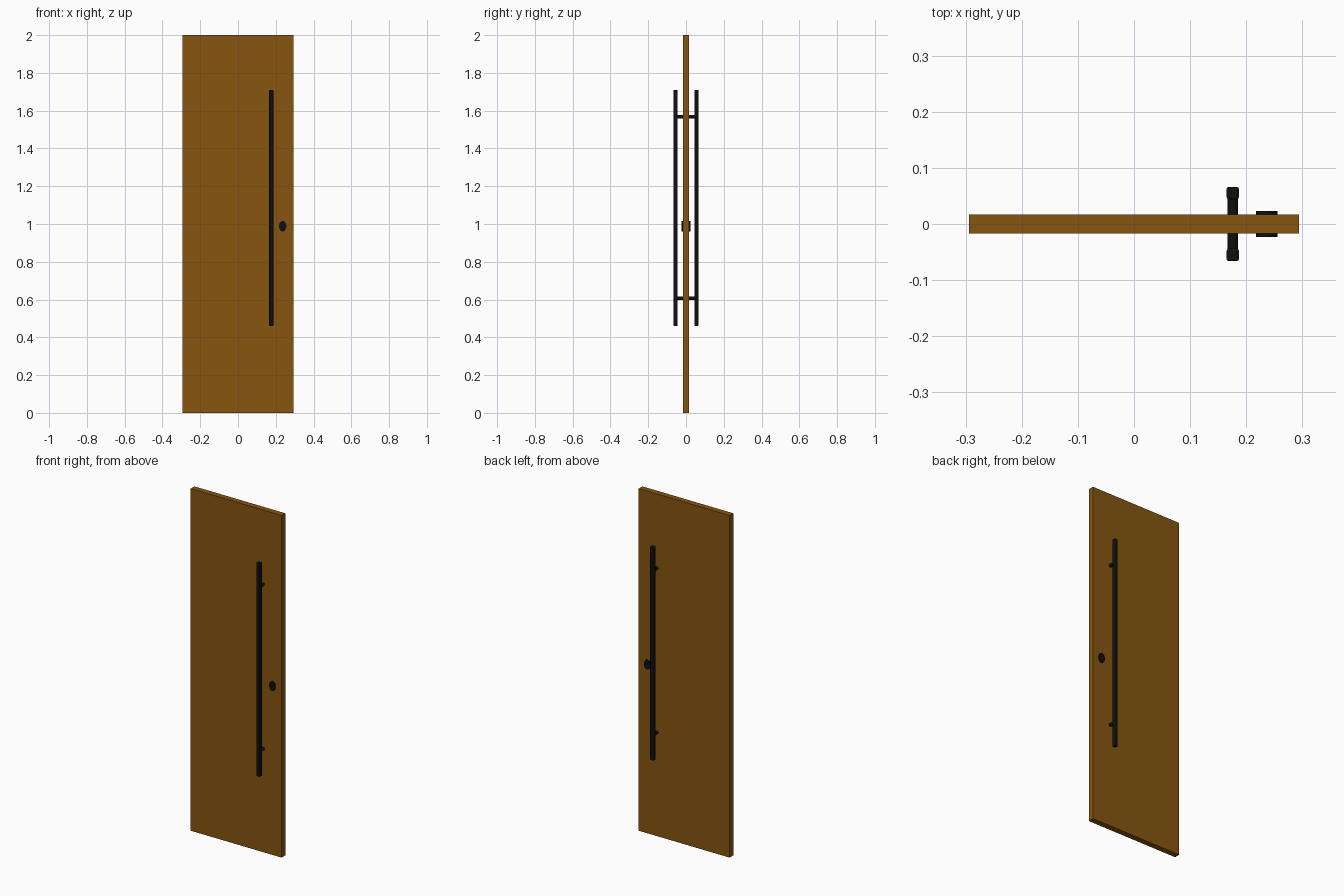
import bpy, math
from mathutils import Matrix

if "Cube" in bpy.data.objects:
    bpy.data.objects.remove(bpy.data.objects["Cube"])


def material(name, rgb):
    m = bpy.data.materials.new(name)
    m.diffuse_color = (*rgb, 1)
    m.use_nodes = True
    m.node_tree.nodes["Principled BSDF"].inputs["Base Color"].default_value = m.diffuse_color
    return m


WOOD = material("brown wood", (0.24, 0.09, 0.005))
BLACK = material("black metal", (0.005, 0.005, 0.005))


def box(name, centre, size, mat, bevel=0.0):
    bpy.ops.mesh.primitive_cube_add(size=1, location=centre)
    o = bpy.context.object
    o.name = name
    o.data.transform(Matrix.Diagonal((*size, 1)))
    o.data.materials.append(mat)
    return o


def cylinder_y(name, x, z, rx, rz, y0, y1, sides=32):
    # elliptical cylinder running front to back
    bpy.ops.mesh.primitive_cylinder_add(vertices=sides, radius=1, depth=1)
    o = bpy.context.object
    o.name = name
    o.data.transform(Matrix.Rotation(math.pi / 2, 4, 'X'))
    o.data.transform(Matrix.Diagonal((rx, y1 - y0, rz, 1)))
    o.location = (x, (y0 + y1) / 2, z)
    o.data.materials.append(BLACK)
    bpy.ops.object.shade_smooth_by_angle(angle=math.radians(40))
    return o


# Door slab
box("door_panel", (0, 0, 1), (0.588, 0.034, 2), WOOD)

for side, s in (("front", -1), ("back", 1)):
    # Long pull bar with softened vertical edges
    bar = box(side + "_pull_bar", (0.176, s * 0.055, 1.085),
              (0.022, 0.022, 1.25), BLACK)
    bev = bar.modifiers.new("rounded_edges", 'BEVEL')
    bev.width = 0.004
    bev.segments = 3
    # Standoff rods joining the bar to the door
    for level, z in (("lower", 0.607), ("upper", 1.567)):
        a, b = sorted((s * 0.015, s * 0.05))
        cylinder_y(f"{side}_{level}_standoff", 0.176, z, 0.009, 0.009, a, b)
    # Lock disc, slightly taller than wide
    a, b = sorted((s * 0.015, s * 0.023))
    cylinder_y(side + "_lock_disc", 0.2365, 0.988, 0.0195, 0.028, a, b)
